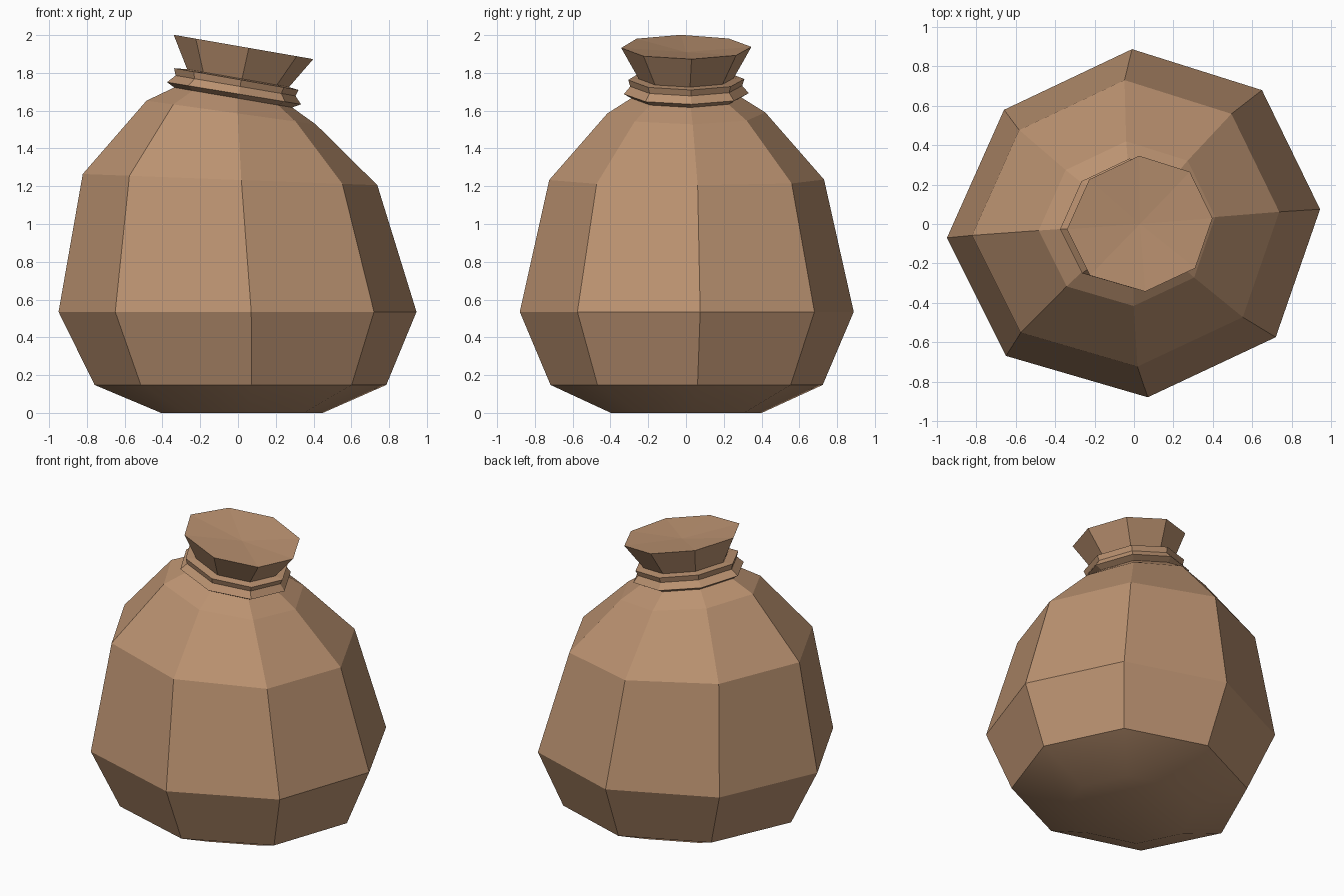
import bpy
from mathutils import Vector

if "Cube" in bpy.data.objects:
    bpy.data.objects.remove(bpy.data.objects["Cube"], do_unlink=True)

# One cloth colour for the whole sack
cloth = bpy.data.materials.new("brown cloth")
cloth.use_nodes = True
COLOR = (0.50, 0.29, 0.165, 1.0)
cloth.diffuse_color = COLOR
bsdf = cloth.node_tree.nodes["Principled BSDF"]
bsdf.inputs["Base Color"].default_value = COLOR
bsdf.inputs["Roughness"].default_value = 0.9

# Slightly uneven eight-sided cross-section
SECTION = [(0.945, 0.075), (0.65, 0.68), (-0.01, 0.888), (-0.66, 0.58),
           (-0.95, -0.07), (-0.65, -0.67), (0.07, -0.88), (0.72, -0.575)]
SIDES = len(SECTION)


def ring(center_x, z, scale, slope):
    """Section scaled about the sack's axis, leaning along x."""
    return [Vector((center_x + x * scale, y * scale, z + slope * x * scale))
            for x, y in SECTION]


def loft(name, rings, bottom=None, top=None):
    """Skin the rings; bottom and top are optional fan centres."""
    verts = [v for r in rings for v in ring(*r)]
    faces = []
    for level in range(len(rings) - 1):
        a = level * SIDES
        for i in range(SIDES):
            j = (i + 1) % SIDES
            faces.append((a + i, a + j, a + SIDES + j, a + SIDES + i))
    last = (len(rings) - 1) * SIDES
    for center, start, flip in ((bottom, 0, True), (top, last, False)):
        if center is None:
            continue
        verts.append(Vector(center))
        hub = len(verts) - 1
        for i in range(SIDES):
            a, b = start + i, start + (i + 1) % SIDES
            faces.append((b, a, hub) if flip else (a, b, hub))
    mesh = bpy.data.meshes.new(name)
    mesh.from_pydata(verts, [], faces)
    mesh.materials.append(cloth)
    mesh.shade_flat()
    obj = bpy.data.objects.new(name, mesh)
    bpy.context.collection.objects.link(obj)
    return obj


# Bulging body: each ring is centre x, height, scale, slope
body = loft("sack_body", [
    (0.022, 0.0, 0.452, 0.0),
    (0.015, 0.148, 0.815, 0.0),
    (0.0, 0.535, 1.0, 0.0),
    (-0.04, 1.235, 0.823, -0.038),
    (-0.035, 1.59, 0.473, -0.14),
    (-0.025, 1.675, 0.32, -0.17),
], bottom=(0.025, 0, 0))

# Only the rounded underside is smooth
for face in body.data.polygons:
    face.use_smooth = face.normal.z < -0.6

# Two-band tie around the neck
loft("neck_tie", [
    (-0.025, 1.665, 0.32, -0.17),
    (-0.02, 1.692, 0.374, -0.165),
    (-0.012, 1.732, 0.335, -0.17),
    (-0.008, 1.767, 0.348, -0.175),
    (0.0, 1.772, 0.285, -0.175),
])

# Flared gathered mouth with a shallow dished top
loft("gathered_top", [
    (0.0, 1.765, 0.28, -0.175),
    (0.03, 1.937, 0.39, -0.174),
], top=(0.03, 0, 1.91))
